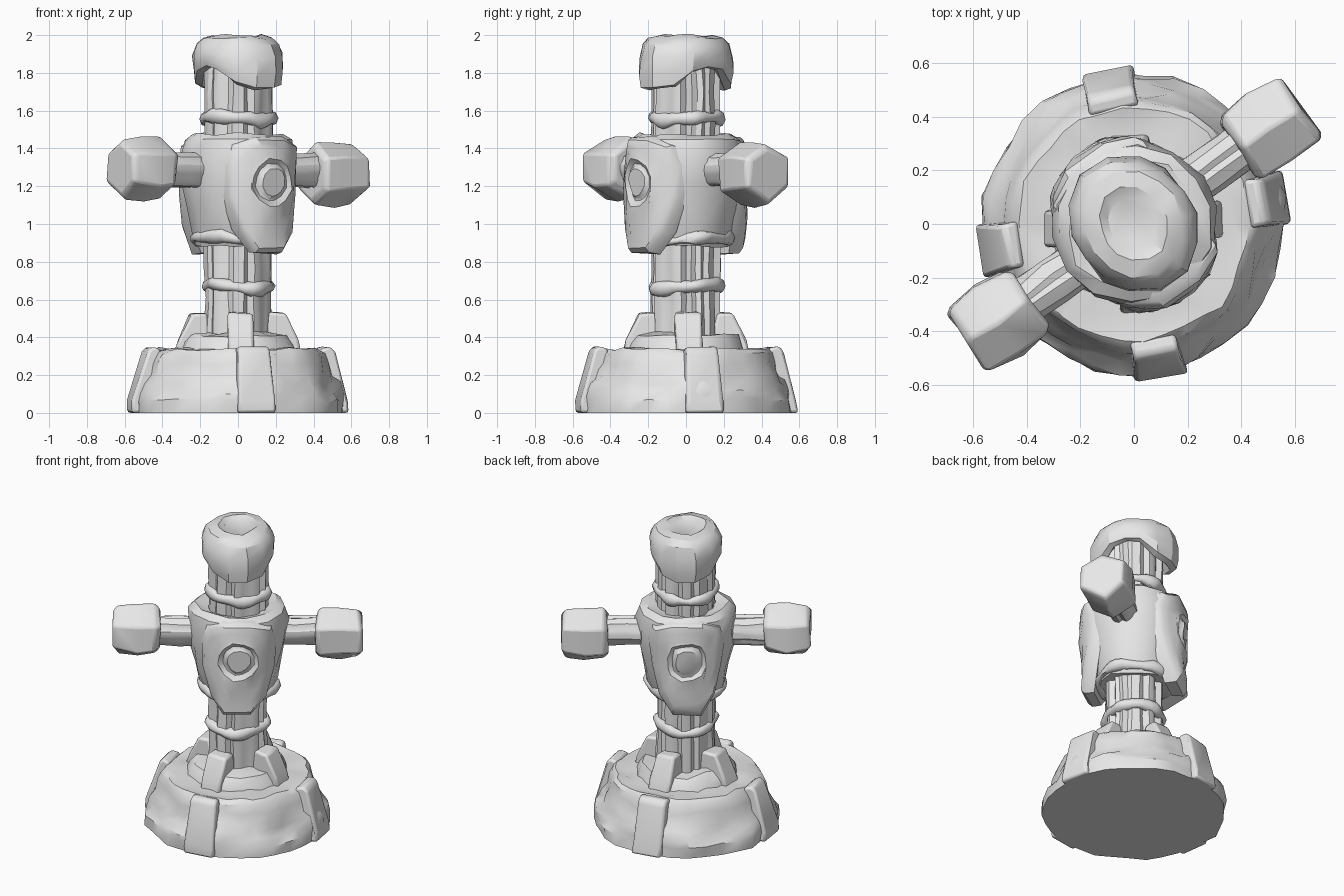
import bpy, bmesh, random
from math import sin, cos, pi, radians, sqrt
from mathutils import Matrix, noise

random.seed(4)
cube = bpy.data.objects.get("Cube")
if cube:
    bpy.data.objects.remove(cube, do_unlink=True)

stone = bpy.data.materials.new("pale_grey")
stone.use_nodes = True
grey = (0.8, 0.8, 0.8, 1)
stone.diffuse_color = grey
stone.node_tree.nodes["Principled BSDF"].inputs["Base Color"].default_value = grey

ARM = radians(35.4)          # heading of the crossbar
TURN = Matrix.Rotation(ARM, 4, 'Z')


def finish(name, bm, matrix=Matrix(), rough=0.0, bevel=0.0, sharp=40):
    """Place a mesh, roughen it like hewn stone and shade it."""
    bm.transform(matrix)
    for v in bm.verts:
        push = noise.noise_vector(v.co * 9) * rough
        if v.co.z < 0.01:
            push.z = 0
        v.co += push
    bmesh.ops.recalc_face_normals(bm, faces=bm.faces)
    mesh = bpy.data.meshes.new(name)
    bm.to_mesh(mesh)
    bm.free()
    mesh.materials.append(stone)
    ob = bpy.data.objects.new(name, mesh)
    bpy.context.collection.objects.link(ob)
    if bevel:
        mod = ob.modifiers.new("worn_edges", 'BEVEL')
        mod.width = bevel
        mod.segments = 2
    bpy.ops.object.select_all(action='DESELECT')
    ob.select_set(True)
    bpy.context.view_layer.objects.active = ob
    bpy.ops.object.shade_smooth_by_angle(angle=radians(sharp))
    return ob


def skin(rings):
    """Bridge equal rings of points and close both ends."""
    bm = bmesh.new()
    loops = [[bm.verts.new(p) for p in ring] for ring in rings]
    n = len(loops[0])
    for low, high in zip(loops, loops[1:]):
        for i in range(n):
            j = (i + 1) % n
            bm.faces.new((low[i], low[j], high[j], high[i]))
    bm.faces.new(loops[0][::-1])
    bm.faces.new(loops[-1])
    return bm


def lathe(profile, sides, shape=lambda a, r, z: (r, z)):
    """Revolve (radius, height) pairs; shape may vary them with angle."""
    rings = []
    for r, z in profile:
        ring = []
        for i in range(sides):
            a = 2 * pi * i / sides
            rr, zz = shape(a, r, z)
            ring.append((rr * cos(a), rr * sin(a), zz))
        rings.append(ring)
    return skin(rings)


def block(name, profile, width, angle):
    """Extrude a radial profile into a stone, set around the axis."""
    rings = [[(r, s * width / 2 * (1.1 - 0.4 * z), z) for r, z in profile] for s in (-1, 1)]
    finish(name, skin(rings), Matrix.Rotation(angle, 4, 'Z'), 0.015, 0.015)


# Round plinth with worn mounds along its lower half
def mounds(a, r, z):
    hill = 0.13 + 0.07 * sin(4 * a + 0.6) + 0.04 * sin(9 * a)
    if z > 0.08 and r > 0.42:
        r -= 0.022 if z > hill else -0.012
    return r + 0.006 * sin(7 * a), z

plinth = [(0.56, 0), (0.56, 0.07), (0.545, 0.11), (0.53, 0.155), (0.515, 0.20),
          (0.495, 0.26), (0.48, 0.315), (0.455, 0.338), (0.36, 0.335), (0.25, 0.34)]
finish("plinth", lathe(plinth, 34, mounds), rough=0.024, sharp=35)
collar = [(0.32, 0.32), (0.305, 0.36), (0.265, 0.41), (0.15, 0.42)]
finish("shaft_collar", lathe(collar, 14), rough=0.03)

# Clamp stones on the plinth and braces around the shaft foot
clamp = [(0.43, 0), (0.585, 0), (0.582, 0.07), (0.505, 0.33), (0.48, 0.355), (0.43, 0.34)]
brace = [(0.12, 0.32), (0.335, 0.32), (0.315, 0.39), (0.25, 0.53), (0.16, 0.53)]
for k in range(4):
    block(f"clamp_stone_{k + 1}", clamp, 0.18, radians(10 + 90 * k))
    block(f"shaft_brace_{k + 1}", brace, 0.15, radians(3 + 90 * k))


# Weathered timber, with narrow grooves between the planks
def timber(name, radius, sides, start, end, matrix=Matrix()):
    depth = [random.choice((0.97, 1, 1.02, 1.05)) if i % 4 else random.choice((0.86, 0.93))
             for i in range(sides)]
    def grooved(a, r, z):
        return r * depth[round(a / (2 * pi) * sides) % sides], z
    steps = 10
    profile = [(radius, start + (end - start) * i / steps) for i in range(steps + 1)]
    finish(name, lathe(profile, sides, grooved), matrix, 0.014, sharp=30)

timber("shaft", 0.177, 40, 0.3, 1.85)
ALONG = TURN @ Matrix.Rotation(pi / 2, 4, 'Y')
timber("crossbar", 0.09, 24, -0.6, 0.6, Matrix.Translation((0, 0, 1.285)) @ ALONG)

# Squared-off hexagonal fists
for side, height in ((1, 1.265), (-1, 1.29)):
    fist = [(0.135, 0.48), (0.165, 0.505), (0.172, 0.62), (0.162, 0.74), (0.135, 0.762)]
    spot = Matrix.Translation((0, 0, height)) @ TURN @ Matrix.Rotation(side * pi / 2, 4, 'Y')
    finish("left_fist" if side > 0 else "right_fist", lathe(fist, 6), spot,
           0.024, 0.012, 35)


# Rope bindings
def rope(name, radius, z, thick, tilt):
    bm = bmesh.new()
    n, m = 32, 8
    grid = []
    for i in range(n):
        a = 2 * pi * i / n
        t = thick * (1 + 0.2 * sin(5 * a))
        grid.append([bm.verts.new(((radius + t * cos(b)) * cos(a), (radius + t * cos(b)) * sin(a),
                                   z + t * sin(b) + tilt * sin(2 * a)))
                     for b in (2 * pi * j / m for j in range(m))])
    for i in range(n):
        for j in range(m):
            p, q = grid[i], grid[(i + 1) % n]
            bm.faces.new((p[j], q[j], q[(j + 1) % m], p[(j + 1) % m]))
    finish(name, bm, rough=0.02, sharp=60)

rope("lower_rope", 0.17, 0.67, 0.033, 0.008)
rope("neck_rope", 0.17, 1.56, 0.033, 0.008)
rope("waist_rope", 0.222, 0.925, 0.033, 0.012)

# Barrel torso
torso = [(0.15, 0.89), (0.215, 0.885), (0.238, 0.93), (0.27, 1.08), (0.298, 1.22),
         (0.308, 1.36), (0.294, 1.45), (0.25, 1.475), (0.16, 1.45)]
finish("torso", lathe(torso, 14), TURN, 0.024)

# Curved chest and back shields, each with a ringed boss
half = [(0.09, 1.46), (0.2, 1.42), (0.235, 1.32), (0.215, 1.15), (0.17, 0.97), (0.09, 0.845)]
outline = half + [(-u, z) for u, z in reversed(half)]


def shield(name, turn):
    rings = []
    for scale, out in ((1, -0.07), (1, -0.005), (0.93, 0.014), (0.75, 0.018), (0.55, 0.02)):
        rings.append([(u * scale, 1.21 + (z - 1.21) * scale, out) for u, z in outline])
    for radius, out in ((0.125, 0.024), (0.1, 0.004), (0.09, 0.006), (0.075, 0.02)):
        n = len(outline)
        rings.append([(radius * cos(a), 1.22 + radius * sin(a), out)
                      for a in (pi / 2 - 2 * pi * (i + 0.5) / n + pi / 6 for i in range(n))])
    bent = [[(u, -sqrt(0.31 ** 2 - u * u) - out, z) for u, z, out in ring] for ring in rings]
    finish(name, skin(bent), TURN @ Matrix.Rotation(turn, 4, 'Z'), 0.022, sharp=35)

shield("chest_shield", 0)
shield("back_shield", pi)


# Hood with deep front and back flaps, arched above the crossbar
def flaps(a, r, z):
    side = abs(cos(a))
    lift = 0.5 * max(0, (side - 0.6) / 0.4) ** 0.6
    if z < 1.95:
        z += (1.95 - z) * lift
    return r * (1 - 0.17 * side ** 1.5), z

hood = [(0.17, 1.78), (0.22, 1.715), (0.262, 1.725), (0.275, 1.79), (0.27, 1.88),
        (0.25, 1.95), (0.215, 1.982), (0.15, 2.0), (0.11, 1.982)]
finish("hood", lathe(hood, 14, flaps), TURN, 0.018, sharp=30)
